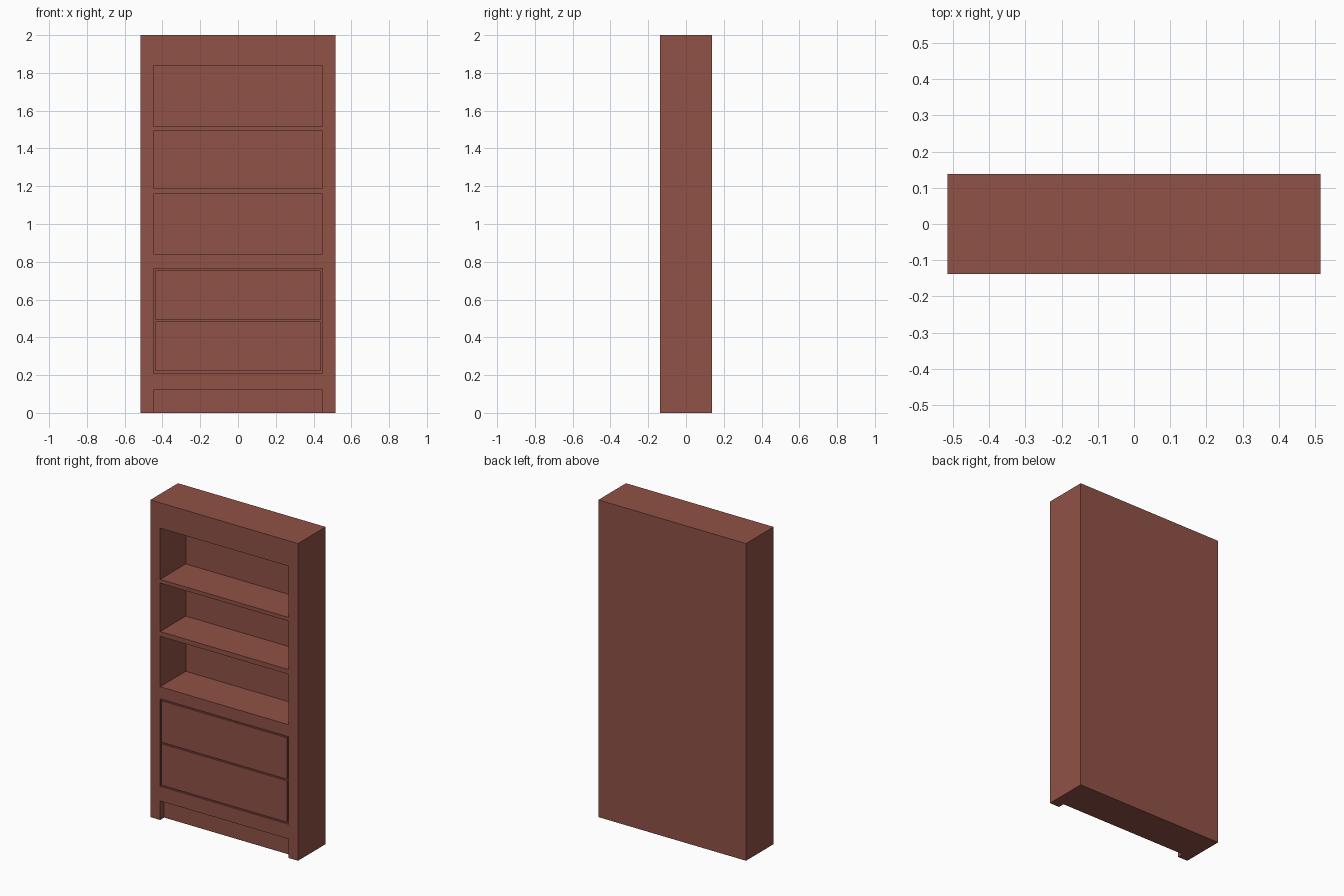
import bpy

if "Cube" in bpy.data.objects:
    bpy.data.objects.remove(bpy.data.objects["Cube"])

wood = bpy.data.materials.new("red_brown_wood")
wood.diffuse_color = (0.279, 0.084, 0.061, 1)
wood.use_nodes = True
wood.node_tree.nodes["Principled BSDF"].inputs["Base Color"].default_value = wood.diffuse_color

# Main dimensions
W, D, H = 0.515, 0.1375, 2.0     # half width, half depth, height
IN = 0.447                       # half width of the openings
BACK = 0.118                     # inner face of the back panel
RECESS = 0.01                    # depth of the grooves around the drawers


def box(name, x0, x1, y0, y1, z0, z1):
    bpy.ops.mesh.primitive_cube_add(
        size=1, location=((x0 + x1) / 2, (y0 + y1) / 2, (z0 + z1) / 2))
    ob = bpy.context.object
    ob.name = name
    ob.scale = (x1 - x0, y1 - y0, z1 - z0)
    bpy.ops.object.transform_apply(location=False, rotation=False, scale=True)
    ob.data.materials.append(wood)
    return ob


# Side walls, which also form the feet
box("left_side", -W, -IN, -D, D, 0, H)
box("right_side", IN, W, -D, D, 0, H)

# Top block, and back panel behind the open shelves
box("top", -IN, IN, -D, D, 1.84, H)
box("back_panel", -IN, IN, BACK, D, 0.84, 1.84)

# Shelves between the open bays
for name, z0, z1 in (("upper_shelf", 1.493, 1.517),
                     ("middle_shelf", 1.158, 1.188)):
    box(name, -IN, IN, -D, BACK, z0, z1)

# Lower cabinet: rails around a shallow drawer recess
box("drawer_top_rail", -IN, IN, -D, D, 0.764, 0.84)
box("drawer_carcass", -IN, IN, -D + RECESS, D, 0.212, 0.764)
box("drawer_bottom_rail", -IN, IN, -D, D, 0.12, 0.212)

# Drawer fronts
for name, z0, z1 in (("lower_drawer", 0.222, 0.483),
                     ("upper_drawer", 0.493, 0.754)):
    box(name, -IN + 0.01, IN - 0.01, -D, -D + RECESS, z0, z1)

# Plinth set back between the feet
box("plinth", -IN, IN, -D + 0.04, D, 0, 0.12)
